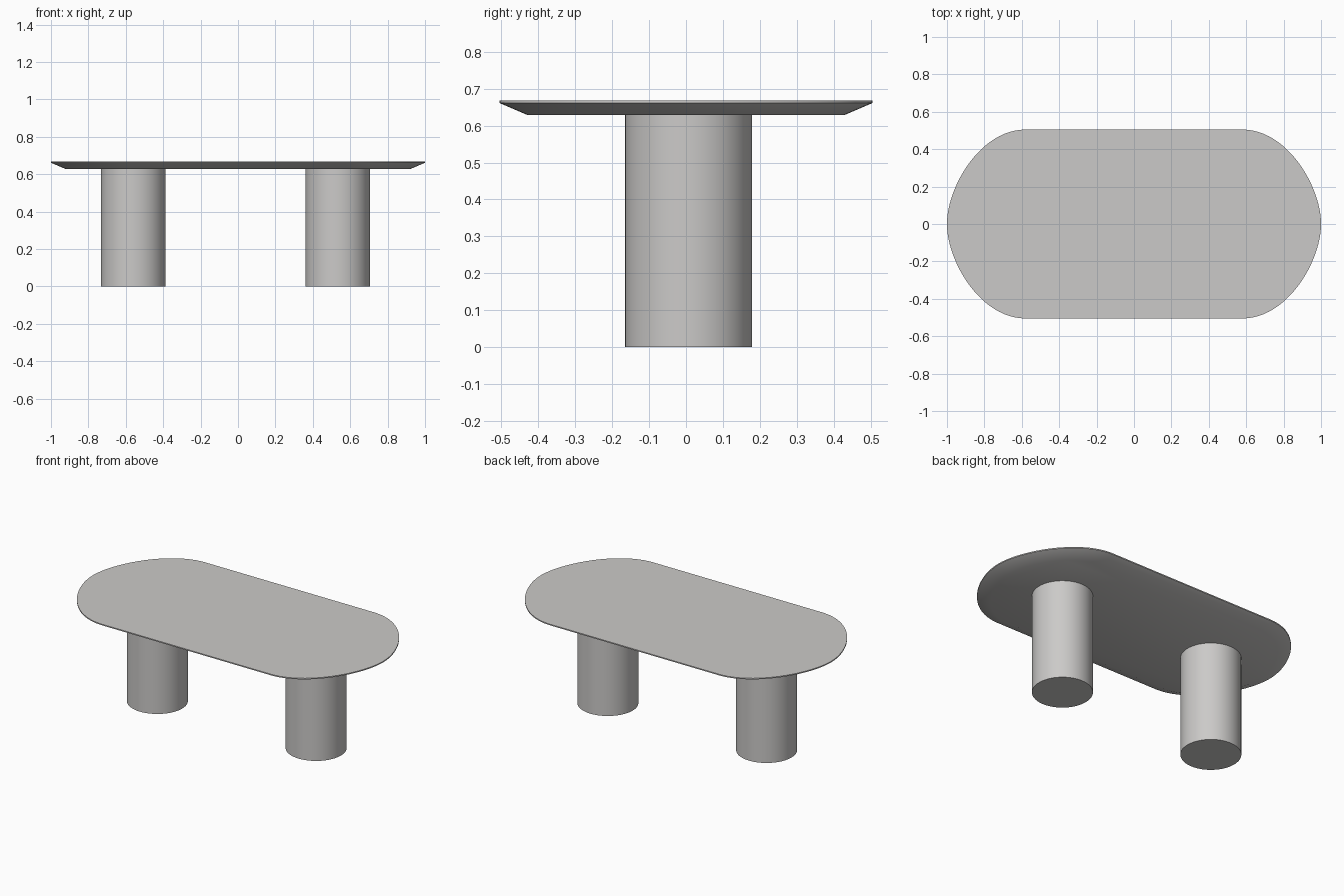
import bpy, bmesh, math
from mathutils import Vector

if "Cube" in bpy.data.objects:
    bpy.data.objects.remove(bpy.data.objects["Cube"])

stone = bpy.data.materials.new("light_grey")
stone.diffuse_color = (0.60, 0.59, 0.58, 1)
stone.use_nodes = True
stone.node_tree.nodes["Principled BSDF"].inputs["Base Color"].default_value = stone.diffuse_color


def finish(obj):
    obj.data.materials.append(stone)
    bpy.ops.object.select_all(action='DESELECT')
    obj.select_set(True)
    bpy.context.view_layer.objects.active = obj
    bpy.ops.object.shade_smooth_by_angle(angle=math.radians(30))


def outline(n=24):
    # One quarter as a Bezier curve, mirrored round to a counter-clockwise loop
    p = [Vector(v) for v in ((1, 0), (1, 0.2), (0.82, 0.505), (0.58, 0.505))]
    q = []
    for i in range(n + 1):
        t = i / n
        s = 1 - t
        q.append(s**3 * p[0] + 3 * s*s*t * p[1] + 3 * s*t*t * p[2] + t**3 * p[3])
    half = q + [Vector((-v.x, v.y)) for v in reversed(q)]
    return half + [Vector((v.x, -v.y)) for v in reversed(half[1:-1])]


def inset(loop, d):
    # Move every point inward along its normal
    out = []
    for i, v in enumerate(loop):
        a = (v - loop[i - 1]).normalized()
        b = (loop[(i + 1) % len(loop)] - v).normalized()
        t = (a + b).normalized()
        out.append(v + d * Vector((-t.y, t.x)))
    return out


# Tabletop: thin upright rim above a wide undercut bevel
rim = outline()
bm = bmesh.new()
rings = []
for loop, z in ((inset(rim, 0.077), 0.628), (rim, 0.661), (rim, 0.668)):
    rings.append([bm.verts.new((v.x, v.y, z)) for v in loop])
n = len(rim)
for lo, hi in zip(rings, rings[1:]):
    for i in range(n):
        j = (i + 1) % n
        bm.faces.new((lo[i], lo[j], hi[j], hi[i]))
bm.faces.new(rings[-1])
bm.faces.new(rings[0][::-1])
mesh = bpy.data.meshes.new("tabletop")
bm.to_mesh(mesh)
bm.free()
top = bpy.data.objects.new("tabletop", mesh)
bpy.context.collection.objects.link(top)
finish(top)

# Two round pedestal legs
for name, x in (("left_leg", -0.56), ("right_leg", 0.533)):
    bpy.ops.mesh.primitive_cylinder_add(vertices=64, radius=0.172, depth=0.628,
                                        location=(x, 0.007, 0.314))
    leg = bpy.context.object
    leg.name = name
    finish(leg)
